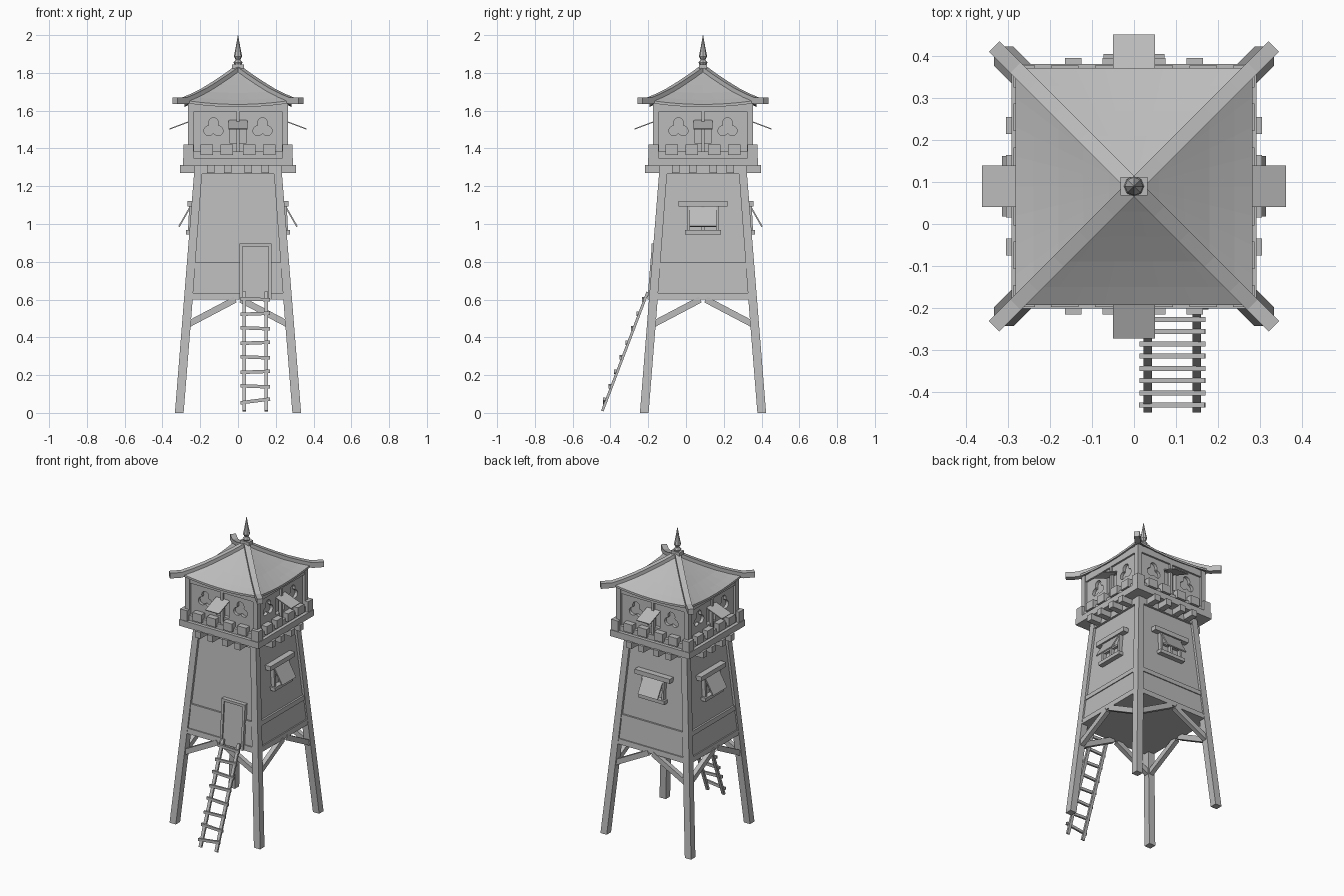
import bpy, bmesh, math
from mathutils import Matrix, Vector

cube = bpy.data.objects.get("Cube")
if cube:
    bpy.data.objects.remove(cube, do_unlink=True)

grey = bpy.data.materials.new("plain_grey")
grey.use_nodes = True
COLOUR = (0.5, 0.5, 0.5, 1)
grey.diffuse_color = COLOUR
grey.node_tree.nodes["Principled BSDF"].inputs["Base Color"].default_value = COLOUR

CENTRE = Matrix.Translation((0, 0.09, 0))
SIDES = [("front", 0), ("left", 1), ("back", 2), ("right", 3)]


def turn(k):
    """Frame of one tower side; local -y points outward."""
    return CENTRE @ Matrix.Rotation(k * math.pi / 2, 4, 'Z')


def finish(name, bm, m=CENTRE):
    bmesh.ops.recalc_face_normals(bm, faces=bm.faces)
    me = bpy.data.meshes.new(name)
    bm.to_mesh(me)
    bm.free()
    me.materials.append(grey)
    ob = bpy.data.objects.new(name, me)
    ob.matrix_world = m
    bpy.context.collection.objects.link(ob)
    return ob


def add_loft(bm, rings):
    """Capped skin through equal-length rings of points."""
    rows = [[bm.verts.new(p) for p in ring] for ring in rings]
    n = len(rows[0])
    for a, b in zip(rows, rows[1:]):
        for i in range(n):
            j = (i + 1) % n
            bm.faces.new((a[i], a[j], b[j], b[i]))
    bm.faces.new(rows[0])
    bm.faces.new(rows[-1])


def rect(x0, x1, y0, y1, z):
    return [(x0, y0, z), (x1, y0, z), (x1, y1, z), (x0, y1, z)]


def add_box(bm, x0, x1, y0, y1, z0, z1):
    add_loft(bm, [rect(x0, x1, y0, y1, z0), rect(x0, x1, y0, y1, z1)])


def add_bar(bm, a, b, w, t, up=(0, 0, 1)):
    """Rectangular bar from a to b, w wide and t thick."""
    a, b = Vector(a), Vector(b)
    d = (b - a).normalized()
    s = d.cross(Vector(up)).normalized() * w / 2
    n = s.cross(d).normalized() * t / 2
    add_loft(bm, [[p + s + n, p - s + n, p - s - n, p + s - n] for p in (a, b)])


def half(z):
    """Outer half width of the tapering tower."""
    return 0.334 - 0.08 * z


def add_taper(bm, z0, z1, inset, depth, edge=0.03):
    """Wall piece following the taper."""
    add_loft(bm, [rect(-half(z) + edge, half(z) - edge, -half(z) + inset,
                       -half(z) + inset + depth, z) for z in (z0, z1)])


# Legs
for i, (sx, sy) in enumerate([(-1, -1), (1, -1), (1, 1), (-1, 1)]):
    bm = bmesh.new()
    add_loft(bm, [[(sx * (half(z) - u), sy * (half(z) - v), z)
                   for u, v in ((0, 0), (w, 0), (w, w), (0, w))]
                  for z, w in ((0, 0.046), (0.57, 0.046), (1.31, 0.042))])
    finish(f"leg_{i + 1}", bm)

# Tapered body
bm = bmesh.new()
add_loft(bm, [rect(-h, h, -h, h, z) for z in (0.6, 1.31) for h in (half(z) - 0.016,)])
finish("tower_body", bm)

for side, k in SIDES:
    # Timber frame and lower planking
    bm = bmesh.new()
    add_taper(bm, 0.6, 0.635, 0.002, 0.03)
    add_taper(bm, 0.765, 0.795, 0.004, 0.03)
    add_taper(bm, 1.265, 1.31, 0.002, 0.03)
    add_taper(bm, 0.63, 0.77, 0.01, 0.02)
    finish(f"wall_frame_{side}", bm, turn(k))

    # Braces under the floor
    bm = bmesh.new()
    for s in (-1, 1):
        add_bar(bm, (s * 0.262, -0.272, 0.47), (s * 0.015, -0.272, 0.6), 0.03, 0.034)
    finish(f"brace_{side}", bm, turn(k))

    # Corbels
    bm = bmesh.new()
    for x in (-0.145, -0.055, 0.055, 0.145):
        add_box(bm, x - 0.02, x + 0.02, -0.306, -0.2, 1.27, 1.312)
    finish(f"corbels_{side}", bm, turn(k))

    # Parapet with merlons
    bm = bmesh.new()
    add_box(bm, -0.27, 0.27, -0.27, -0.25, 1.34, 1.385)
    for x in (-0.165, -0.06, 0.06, 0.165):
        add_box(bm, x - 0.033, x + 0.033, -0.288, -0.248, 1.365, 1.42)
    finish(f"parapet_{side}", bm, turn(k))

    # Upper window with mullion and raised shutter
    bm = bmesh.new()
    add_box(bm, -0.008, 0.008, -0.262, -0.24, 1.385, 1.64)
    add_box(bm, -0.24, 0.24, -0.262, -0.24, 1.595, 1.64)
    finish(f"upper_frame_{side}", bm, turn(k))
    bm = bmesh.new()
    add_bar(bm, (0, -0.245, 1.547), (0, -0.362, 1.503), 0.1, 0.006)
    finish(f"upper_shutter_{side}", bm, turn(k))

    if side == "front":
        continue
    # Lower window: lintel, sill, frame and propped shutter
    bm = bmesh.new()
    add_box(bm, -0.13, 0.13, -0.268, -0.225, 1.092, 1.122)
    add_box(bm, -0.095, 0.095, -0.275, -0.23, 0.945, 0.968)
    for x in (-0.075, 0, 0.075):
        add_bar(bm, (x, -0.25, 0.96), (x, -0.243, 1.1), 0.014, 0.03, (0, 1, 0))
    add_box(bm, -0.075, 0.075, -0.254, -0.235, 1.025, 1.037)
    finish(f"lower_window_{side}", bm, turn(k))
    bm = bmesh.new()
    add_bar(bm, (0, -0.25, 1.095), (0, -0.312, 0.987), 0.145, 0.008)
    finish(f"lower_shutter_{side}", bm, turn(k))

# Gallery platform
bm = bmesh.new()
add_box(bm, -0.292, 0.292, -0.292, 0.292, 1.308, 1.35)
finish("gallery_platform", bm)

# Upper room with recessed trefoils and window openings
bm = bmesh.new()
add_box(bm, -0.25, 0.25, -0.25, 0.25, 1.345, 1.64)
room = finish("upper_room", bm)
bm = bmesh.new()
for side, k in SIDES:
    rot = Matrix.Rotation(k * math.pi / 2, 4, 'Z')
    old = set(bm.verts)
    add_box(bm, -0.045, 0.045, -0.3, -0.225, 1.43, 1.55)
    for s in (-1, 1):
        # Clover outline from a three-lobed polar curve
        pts = []
        for i in range(30):
            a = math.tau * i / 30
            r = 0.025 + 0.03 * abs(math.cos(1.5 * (a - math.pi / 2)))
            pts.append((s * 0.13 + r * math.cos(a), 1.508 + r * math.sin(a)))
        add_loft(bm, [[(x, y, z) for x, z in pts] for y in (-0.3, -0.23)])
    bmesh.ops.transform(bm, matrix=rot, verts=[v for v in bm.verts if v not in old])
cutter = finish("opening_cutter", bm)
cutter.hide_render = True
cutter.hide_viewport = True
cutter.display_type = 'WIRE'
cut = room.modifiers.new("openings", 'BOOLEAN')
cut.operation = 'DIFFERENCE'
cut.solver = 'EXACT'
cut.object = cutter

# Corner posts and corner merlons
bm = bmesh.new()
for sx in (-1, 1):
    for sy in (-1, 1):
        for c, w, z0, z1 in ((0.25, 0.016, 1.345, 1.64), (0.262, 0.026, 1.35, 1.42)):
            add_box(bm, sx * c - w, sx * c + w, sy * c - w, sy * c + w, z0, z1)
finish("corner_posts", bm)

# Concave roof: square rings whose corners lift towards the eaves
PROFILE = [(0.012, 1.815), (0.06, 1.78), (0.12, 1.74), (0.18, 1.703),
           (0.24, 1.673), (0.283, 1.655)]
bm = bmesh.new()
N = 8
rings = []
for r, z in PROFILE:
    ring = []
    for k in range(4):
        q = Matrix.Rotation(k * math.pi / 2, 3, 'Z')
        for i in range(N):
            t = 2 * i / N - 1
            ring.append(q @ Vector((r * t, -r, z - 0.022 * (r / 0.283) ** 2 * (1 - t * t))))
    rings.append(ring)
under = [[p - Vector((0, 0, 0.014)) for p in ring] for ring in reversed(rings)]
add_loft(bm, rings + under)
finish("roof", bm)

# Hip beams sweeping out past the eaves
bm = bmesh.new()
for k in range(4):
    a = math.pi / 4 + k * math.pi / 2
    d = Vector((math.cos(a), math.sin(a), 0))
    s = Vector((-d.y, d.x, 0)) * 0.018
    rows = []
    for r, z in PROFILE + [(0.334, 1.655)]:
        p = d * r * math.sqrt(2) + Vector((0, 0, z))
        hi, lo = Vector((0, 0, 0.015)), Vector((0, 0, -0.02))
        rows.append([p + s + hi, p - s + hi, p - s + lo, p + s + lo])
    add_loft(bm, rows)
finish("hip_beams", bm)

# Finial
bm = bmesh.new()
add_box(bm, -0.032, 0.032, -0.022, 0.022, 1.822, 1.845)
add_loft(bm, [[(r * math.cos(i * math.tau / 8), r * math.sin(i * math.tau / 8), z)
               for i in range(8)]
              for r, z in ((0.016, 1.84), (0.024, 1.855), (0.012, 1.87),
                           (0.022, 1.887), (0.013, 1.93), (0.001, 2.0))])
finish("finial", bm)

# Door with frame
bm = bmesh.new()
add_loft(bm, [rect(0.02, 0.165, -half(z) + 0.002, -half(z) + 0.03, z) for z in (0.6, 0.885)])
finish("door", bm)
bm = bmesh.new()
for x in (0.015, 0.17):
    add_loft(bm, [rect(x - 0.008, x + 0.008, -half(z) - 0.008, -half(z) + 0.03, z)
                  for z in (0.6, 0.895)])
add_box(bm, 0.007, 0.178, -half(0.89) - 0.01, -half(0.89) + 0.03, 0.88, 0.897)
finish("door_frame", bm)

# Ladder
foot, head = Vector((0, -0.443, 0.01)), Vector((0, -0.203, 0.64))
bm = bmesh.new()
for x in (0.033, 0.15):
    off = Vector((x, 0, 0))
    add_bar(bm, foot + off, head + off, 0.02, 0.014)
finish("ladder_rails", bm, Matrix())
bm = bmesh.new()
for i in range(8):
    p = foot.lerp(head, 0.085 + i * 0.122) + Vector((0, -0.01, 0))
    tilt = 0.01 if i == 0 else 0.003 * (-1) ** i
    add_bar(bm, p + Vector((0.013, 0, -tilt)), p + Vector((0.17, 0, tilt)), 0.012, 0.018)
finish("ladder_rungs", bm, Matrix())
